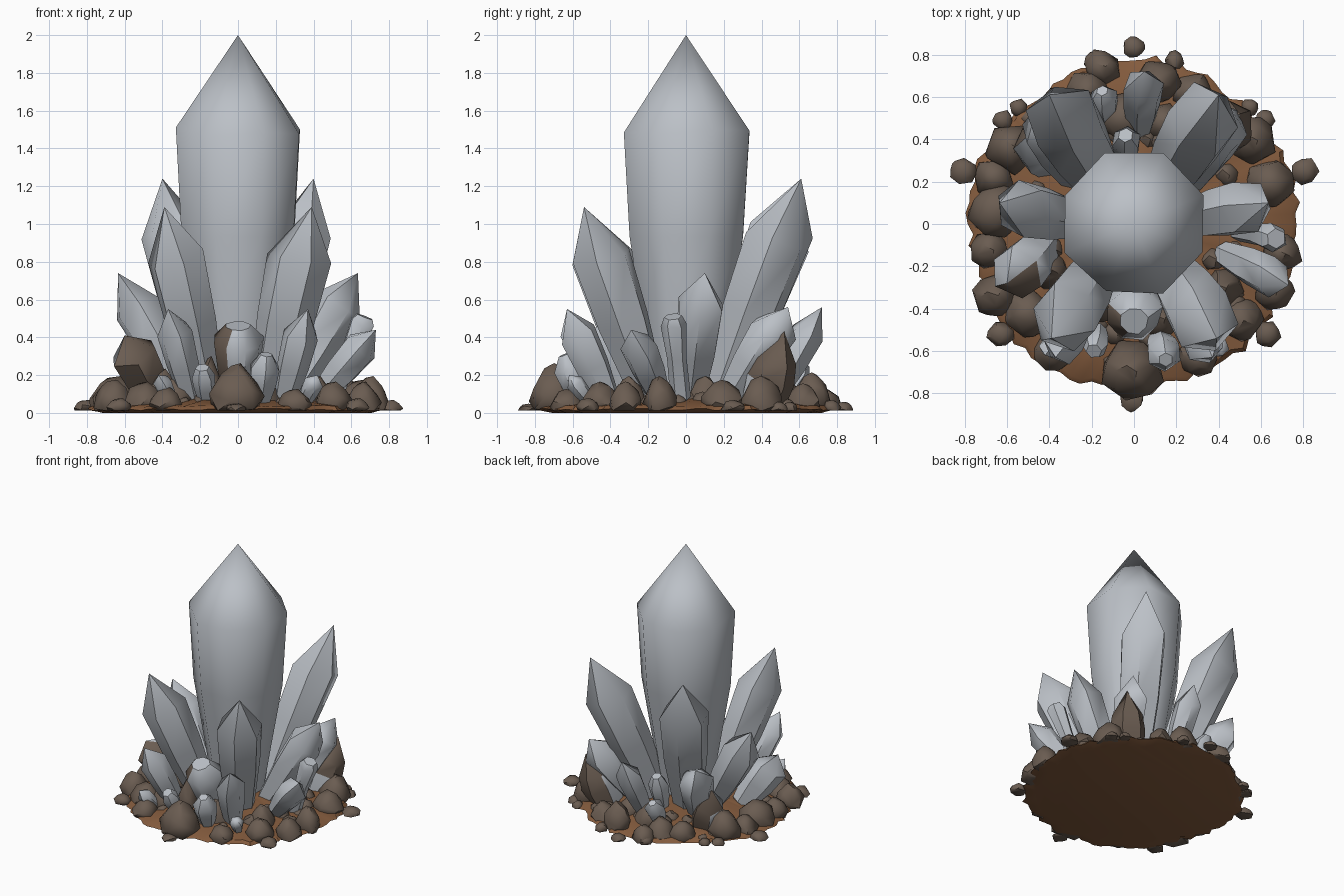
import bpy, bmesh, math, random
from mathutils import Vector

if "Cube" in bpy.data.objects:
    bpy.data.objects.remove(bpy.data.objects["Cube"])

random.seed(7)

def material(name, rgb):
    m = bpy.data.materials.new(name)
    m.diffuse_color = (*rgb, 1)
    m.use_nodes = True
    m.node_tree.nodes["Principled BSDF"].inputs["Base Color"].default_value = m.diffuse_color
    return m

CRYSTAL = material("pale grey crystal", (0.50, 0.53, 0.57))
ROCK = material("dark brown rock", (0.145, 0.108, 0.083))
DIRT = material("orange brown dirt", (0.23, 0.105, 0.047))

def finish(bm, name, mat, angle=25):
    bmesh.ops.recalc_face_normals(bm, faces=bm.faces)
    me = bpy.data.meshes.new(name)
    bm.to_mesh(me)
    bm.free()
    ob = bpy.data.objects.new(name, me)
    bpy.context.collection.objects.link(ob)
    me.materials.append(mat)
    bpy.ops.object.select_all(action='DESELECT')
    ob.select_set(True)
    bpy.context.view_layer.objects.active = ob
    bpy.ops.object.shade_smooth_by_angle(angle=math.radians(angle))
    return ob

def crystal(name, base, tip, r, sides=6, rings=((0, .6), (.4, .9), (.74, 1)),
            blunt=0.0, turn=0.3, jitter=0.06):
    """Tapered prism that widens upward, ending in a point or a blunt facet."""
    base, tip = Vector(base), Vector(tip)
    axis = tip - base
    length = axis.length
    q = axis.to_track_quat('Z', 'Y')
    if abs(axis.x) + abs(axis.y) < 1e-6:
        q.identity()
    bm = bmesh.new()
    wob = [1 + random.uniform(-jitter, jitter) for _ in range(sides)]
    lift = [random.uniform(-jitter, jitter) * .5 for _ in range(sides)]
    levels = list(rings) + ([(1.0, blunt)] if blunt else [])
    loops = []
    for k, (t, s) in enumerate(levels):
        loop = []
        for i in range(sides):
            a = turn + 2 * math.pi * i / sides
            rr = r * s * wob[i] * (1 + random.uniform(-jitter, jitter) * .3)
            z = length * (t + (lift[i] if k == len(rings) - 1 else 0))
            loop.append(bm.verts.new(base + q @ Vector((rr * math.cos(a), rr * math.sin(a), z))))
        loops.append(loop)
    for lo, hi in zip(loops, loops[1:]):
        for i in range(sides):
            j = (i + 1) % sides
            bm.faces.new((lo[i], lo[j], hi[j], hi[i]))
    bm.faces.new(loops[0][::-1])
    if blunt:
        bm.faces.new(loops[-1])
    else:
        top = bm.verts.new(tip)
        for i in range(sides):
            bm.faces.new((loops[-1][i], loops[-1][(i + 1) % sides], top))
    # Keep the buried foot above the ground
    for v in bm.verts:
        v.co.z = max(v.co.z, .02)
    return finish(bm, name, CRYSTAL, 50)

def crust(ob, direction, limit):
    """Colour the faces that look along a direction as rock crust."""
    ob.data.materials.append(ROCK)
    d = Vector(direction).normalized()
    for p in ob.data.polygons:
        if p.normal.dot(d) > limit:
            p.material_index = 1

def rock(name, x, y, r, h, peak=0.0):
    """Faceted boulder: hull of random points, standing on the ground."""
    bm = bmesh.new()
    n = 26
    for i in range(n):
        z = 1 - 2 * (i + .5) / n
        a = i * 2.39996 + random.uniform(-.3, .3)
        w = math.sqrt(1 - z * z) * random.uniform(.88, 1.06)
        if z > 0:
            w *= 1 - peak * z
        bm.verts.new((x + r * w * math.cos(a), y + r * w * math.sin(a),
                      max(.012, h * (.35 + .65 * z))))
    bmesh.ops.convex_hull(bm, input=bm.verts[:])
    loose = [v for v in bm.verts if not v.link_faces]
    bmesh.ops.delete(bm, geom=loose, context='VERTS')
    return finish(bm, name, ROCK, 45)

# Dirt mound with a ragged rim
bm = bmesh.new()
N = 96
rim = [1 + .018 * math.sin(5 * i * math.tau / N) + random.uniform(-.03, .03) for i in range(N)]
rings = []
for rad, z in ((.70, .0), (.775, .012), (.755, .03), (.62, .05), (.40, .08), (.2, .10)):
    rings.append([bm.verts.new((rad * rim[i] * math.cos(i * math.tau / N),
                                rad * rim[i] * math.sin(i * math.tau / N),
                                z + (random.uniform(0, .012) if z > .01 else 0)))
                  for i in range(N)])
for lo, hi in zip(rings, rings[1:]):
    for i in range(N):
        bm.faces.new((lo[i], lo[(i + 1) % N], hi[(i + 1) % N], hi[i]))
bm.faces.new(rings[0][::-1])
bm.faces.new(rings[-1])
finish(bm, "dirt_mound", DIRT, 40)

# Central crystal
crystal("main_crystal", (0, .0, .06), (0, 0, 2.0), .352, 8,
        ((0, .5), (.2, .68), (.45, .91), (.735, 1)), turn=math.pi / 8, jitter=.03)

# Mirrored crystals around the centre
for s, side in ((-1, "left"), (1, "right")):
    crystal("front_crystal_" + side, (s * .16, -.19, .08), (s * .39, -.54, 1.09), .165, 6)
    crystal("back_crystal_" + side, (s * .14, .17, .08), (s * .40, .61, 1.24), .175, 6)
    crystal("side_crystal_" + side, (s * .24, .02, .06), (s * .635, .10, .74), .135, 6)
    crystal("small_front_crystal_" + side, (s * .24, -.40, .05), (s * .37, -.63, .55), .1, 6)
    crystal("small_back_crystal_" + side, (s * .28, .22, .05), (s * .46, .54, .56), .13, 6)

# Odd crystals near the rim
crystal("low_right_crystal", (.42, -.14, .08), (.73, -.29, .44), .10)
crystal("right_stub", (.50, -.03, .08), (.67, -.07, .51), .07, 6, blunt=.7,
        rings=((0, .8), (.5, .75), (.92, 1)))
low_left = crystal("low_left_crystal", (-.42, -.09, .06), (-.60, -.28, .41), .135)
crust(low_left, (.3, -1, 0), .3)
crystal("rear_crystal", (.03, .45, .06), (.05, .72, .56), .095)
blunt_front = crystal("front_blunt_crystal", (0, -.30, .06), (0, -.46, .46), .135, 8, blunt=.5,
                      rings=((0, .6), (.45, .85), (.8, 1)))
crust(blunt_front, (-1, -.35, 0), .75)
crystal("front_chip_right", (.12, -.54, .06), (.15, -.64, .31), .085, blunt=.4)
crystal("front_chip_left", (-.17, -.49, .06), (-.19, -.60, .24), .065, blunt=.6)
crystal("rear_chip_left", (-.13, .50, .06), (-.15, .63, .26), .07, blunt=.4)
crystal("rear_chip_mid", (-.03, .33, .08), (-.04, .42, .36), .07, blunt=.5)
for s, side in ((-1, "left"), (1, "right")):
    crystal("rim_chip_" + side, (s * .35, -.5, .05), (s * .42, -.62, .2), .05)

# Crusted crystals standing behind, mostly covered in rock
for s, side, x, y, h in ((-1, "left", -.50, .40, .37), (1, "right", .49, .51, .43)):
    ob = crystal("crusted_crystal_" + side, (x * .8, y * .8, .04), (x * 1.02, y * 1.02, h), .13,
                 rings=((0, .9), (.35, 1), (.6, .85)))
    crust(ob, (.5, .6, .2), -.25)

# Placed boulders: x, y, radius, height, peak
boulders = [(-.01, -.70, .155, .27, .5), (-.58, .36, .13, .22, .3), (.56, .40, .12, .2, .3),
            (-.65, .06, .14, .20, .2), (-.66, -.34, .11, .18, .3), (.64, .19, .12, .18, .3),
            (.70, -.14, .10, .20, .4), (.12, .67, .11, .22, .3), (-.15, .74, .09, .13, .2),
            (.30, -.63, .10, .13, .3), (-.38, -.60, .10, .14, .3), (.50, -.45, .11, .17, .3),
            (-.33, -.45, .09, .20, .3), (-.15, -.40, .08, .31, .6), (.13, -.45, .10, .22, .4),
            (-.05, .50, .13, .20, .3), (-.50, -.42, .12, .17, .3), (-.22, .62, .11, .17, .3),
            (.66, -.32, .10, .17, .4), (.28, .62, .10, .16, .3), (.42, -.30, .1, .20, .4),
            (-.66, .22, .10, .15, .3), (-.40, -.22, .1, .24, .4), (.42, .1, .1, .2, .3),
            (-.68, -.12, .1, .16, .3), (.14, .48, .1, .18, .3), (-.36, .56, .1, .15, .3)]
for i, b in enumerate(boulders):
    rock("boulder_%d" % (i + 1), *b)

# Pebbles spilling over the rim
for s, side in ((-1, "left"), (1, "right")):
    rock("outer_pebble_" + side, s * .805, .25, .068, .07)
    rock("back_pebble_" + side, s * .545, .55, .045, .06)
    rock("back_pebble_outer_" + side, s * .62, .49, .05, .06)
    rock("front_pebble_" + side, s * .63, -.52, .065, .08)
    rock("rear_pebble_" + side, s * .19, .77, .05, .07)
rock("rear_pebble", 0, .835, .055, .06)
rock("front_pebble", -.01, -.83, .06, .05)

# Scattered filler stones in a ring
for i in range(52):
    a = i * math.tau / 52 + random.uniform(-.1, .1)
    d = random.uniform(.40, .72)
    r = random.uniform(.04, .075)
    rock("stone_%d" % (i + 1), d * math.cos(a), d * math.sin(a), r,
         r * .9 + .06 * (.8 - d) / .3)
